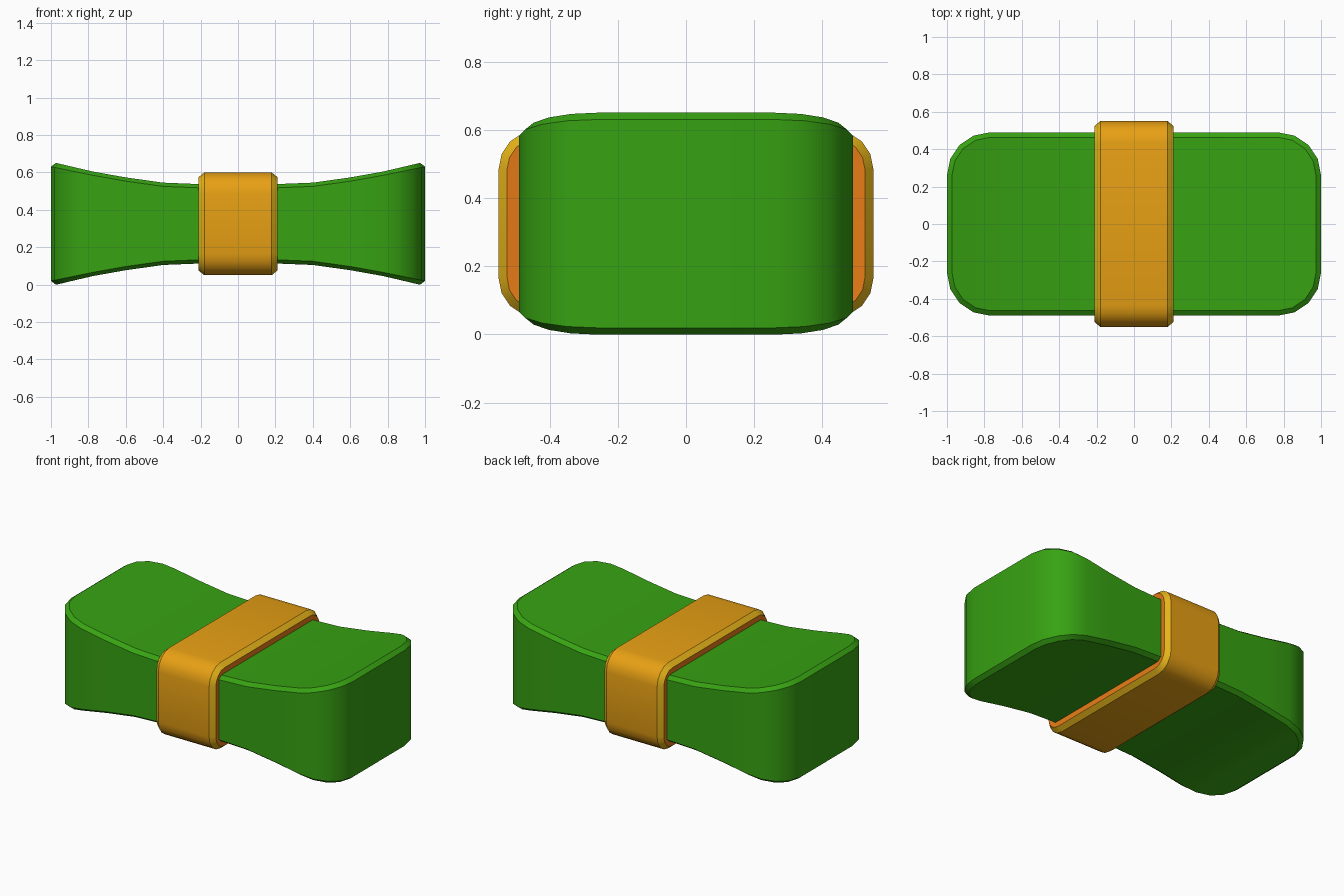
import bpy, bmesh, math

if "Cube" in bpy.data.objects:
    bpy.data.objects.remove(bpy.data.objects["Cube"])

def mat(name, col):
    m = bpy.data.materials.new(name)
    m.diffuse_color = (*col, 1)
    m.use_nodes = True
    m.node_tree.nodes["Principled BSDF"].inputs["Base Color"].default_value = m.diffuse_color
    return m

green = mat("leaf green", (0.038, 0.36, 0.006))
gold = mat("gold", (0.82, 0.36, 0.007))
yellow = mat("yellow trim", (0.80, 0.46, 0.01))
orange = mat("orange side", (0.80, 0.20, 0.008))

MID = 0.325

def finish(name, bm, mats):
    bmesh.ops.recalc_face_normals(bm, faces=bm.faces)
    me = bpy.data.meshes.new(name)
    bm.to_mesh(me)
    bm.free()
    for m in mats:
        me.materials.append(m)
    ob = bpy.data.objects.new(name, me)
    bpy.context.collection.objects.link(ob)
    bpy.ops.object.select_all(action='DESELECT')
    ob.select_set(True)
    bpy.context.view_layer.objects.active = ob
    bpy.ops.object.shade_smooth_by_angle(angle=math.radians(28))
    return ob

def bridge(bm, a, b, idx=0):
    n = len(a)
    for i in range(n):
        j = (i + 1) % n
        bm.faces.new((a[i], a[j], b[j], b[i])).material_index = idx

# pinched body: half outline in plan as (x, y, half height)
def half_height(x):
    pts = [(0, .212), (.2, .212), (.4, .22), (.6, .248), (.78, .28), (.97, .325), (1.1, .355)]
    for (x0, h0), (x1, h1) in zip(pts, pts[1:]):
        if abs(x) <= x1:
            return h0 + (h1 - h0) * (abs(x) - x0) / (x1 - x0)

corner = [(.77 + .23 * math.sin(math.radians(a)), .26 + .23 * math.cos(math.radians(a)))
          for a in (0, 22.5, 45, 67.5, 90)]
right = [(0, .49), (.2, .49), (.4, .49), (.6, .49)] + corner
side = [(-x, y) for x, y in reversed(right[1:])] + right
ring = side + [(x, -y) for x, y in reversed(side)]

def inset(x, y, d=.027):
    # shrink the rounded rectangle, keeping the straight stations in place
    cx = math.copysign(.77, x) if abs(x) > .77 else x
    cy = math.copysign(.26, y)
    k = (.23 - d) / .23
    return cx + (x - cx) * k, cy + (y - cy) * k

bm = bmesh.new()
loops = []
for s, inner in ((-1, True), (-1, False), (1, False), (1, True)):
    loop = []
    for x, y in ring:
        px, py = inset(x, y)
        h = half_height(px)
        if inner:
            loop.append(bm.verts.new((px, py, MID + s * h)))
        else:
            loop.append(bm.verts.new((x, y, MID + s * (h - .02))))
    loops.append(loop)
for a, b in zip(loops, loops[1:]):
    bridge(bm, a, b)
n = len(ring)
for cap in (loops[0], loops[-1]):
    for i in range(n // 2 - 1):
        bm.faces.new((cap[i], cap[i + 1], cap[n - 2 - i], cap[n - 1 - i]))
finish("pinched_body", bm, [green])

# wrap-around band with chamfered rims
def rounded(hy, hz, r, steps=4):
    out = []
    for q, (sy, sz) in enumerate(((1, 1), (-1, 1), (-1, -1), (1, -1))):
        for i in range(steps + 1):
            a = math.radians(90 * q + 90 * i / steps)
            out.append((sy * (hy - r) + r * math.cos(a), MID + sz * (hz - r) + r * math.sin(a)))
    return out

outer = rounded(.55, .275, .115)
rim = rounded(.525, .25, .09)
inner = rounded(.47, .195, .04)
bm = bmesh.new()
sections = [(-.205, inner), (-.21, rim), (-.18, outer), (.18, outer), (.21, rim), (.205, inner)]
loops = [[bm.verts.new((x, y, z)) for y, z in prof] for x, prof in sections]
for k, idx in enumerate((2, 1, 0, 1, 2, 2)):
    bridge(bm, loops[k], loops[(k + 1) % 6], idx)
finish("wrap_band", bm, [gold, yellow, orange])
